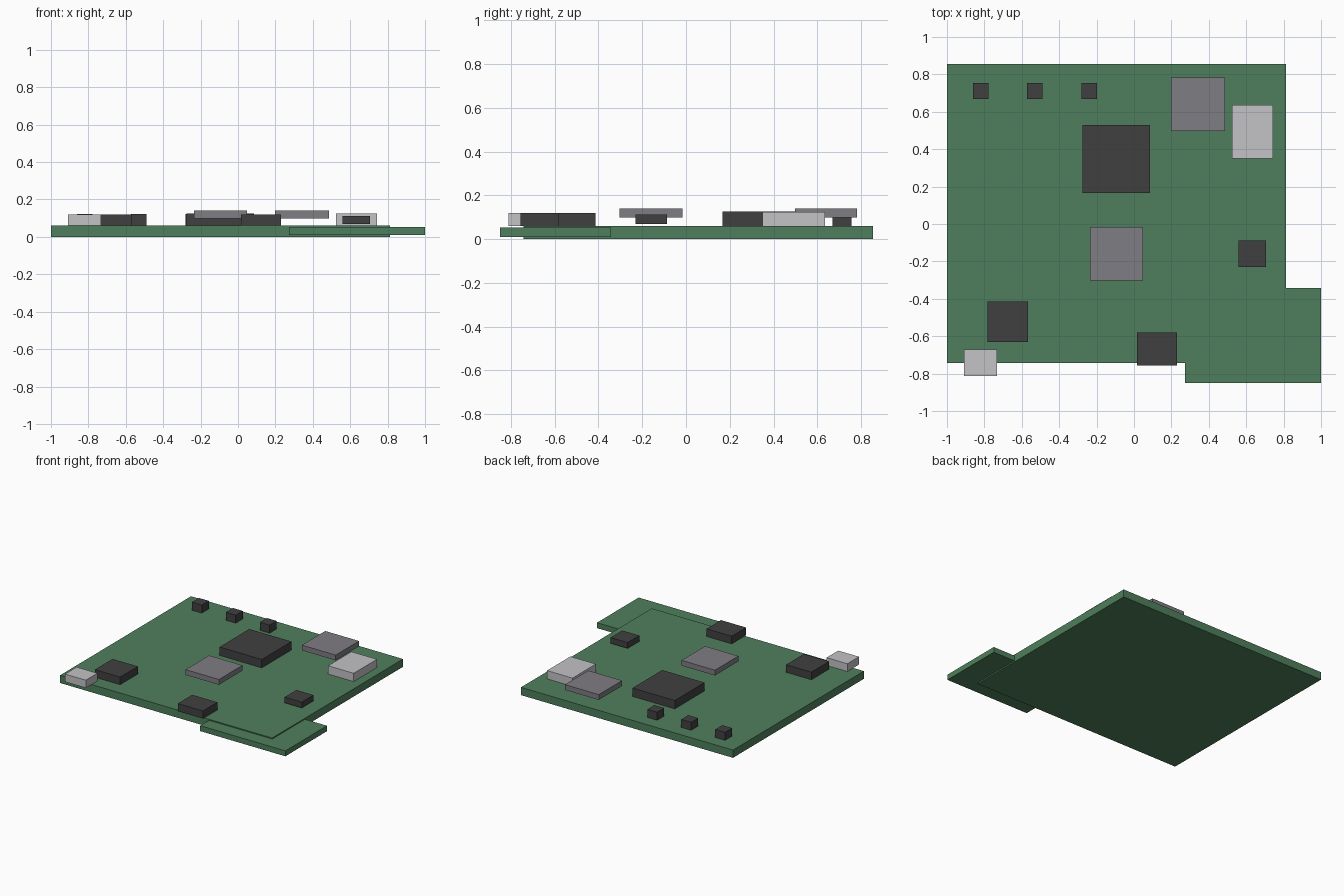
import bpy
import bmesh

if "Cube" in bpy.data.objects:
    bpy.data.objects.remove(bpy.data.objects["Cube"], do_unlink=True)


def make_material(name, rgb):
    mat = bpy.data.materials.new(name)
    mat.use_nodes = True
    color = (*rgb, 1.0)
    mat.diffuse_color = color
    mat.node_tree.nodes["Principled BSDF"].inputs["Base Color"].default_value = color
    return mat


green = make_material("board green", (0.078, 0.212, 0.107))
black = make_material("chip black", (0.051, 0.051, 0.052))
grey = make_material("shield grey", (0.212, 0.205, 0.228))
silver = make_material("connector silver", (0.546, 0.546, 0.571))


def box(name, mat, x, y, z):
    """Flat-faced block spanning the given (low, high) ranges."""
    bm = bmesh.new()
    bmesh.ops.create_cube(bm, size=1)
    for v in bm.verts:
        for axis, (low, high) in enumerate((x, y, z)):
            v.co[axis] = high if v.co[axis] > 0 else low
    mesh = bpy.data.meshes.new(name)
    bm.to_mesh(mesh)
    bm.free()
    mesh.materials.append(mat)
    obj = bpy.data.objects.new(name, mesh)
    bpy.context.collection.objects.link(obj)
    return obj


# Circuit board and the slightly thinner corner extension
top = 0.06
box("main_board", green, (-1, 0.812), (-0.742, 0.855), (0, top))
box("corner_board", green, (0.272, 1), (-0.85, -0.342), (0.01, 0.052))

# Black chips
box("processor", black, (-0.275, 0.086), (0.167, 0.53), (top, 0.125))
box("front_right_chip", black, (-0.782, -0.566), (-0.63, -0.414), (top, 0.119))
box("front_chip", black, (0.016, 0.231), (-0.757, -0.581), (top, 0.119))
box("left_chip", black, (0.56, 0.706), (-0.23, -0.087), (0.068, 0.113))

# Row of small components along the back edge
for i in range(3):
    x = -0.82 + i * 0.29
    box(f"small_component_{i + 1}", black, (x - 0.042, x + 0.042), (0.669, 0.755), (top, 0.122))

# Raised grey shields
box("centre_shield", grey, (-0.236, 0.049), (-0.303, -0.016), (0.099, 0.14))
box("back_shield", grey, (0.198, 0.487), (0.497, 0.782), (0.099, 0.14))

# Silver connectors at the edges
box("side_connector", silver, (0.525, 0.743), (0.35, 0.635), (top, 0.124))
box("front_connector", silver, (-0.91, -0.732), (-0.812, -0.67), (top, 0.12))
